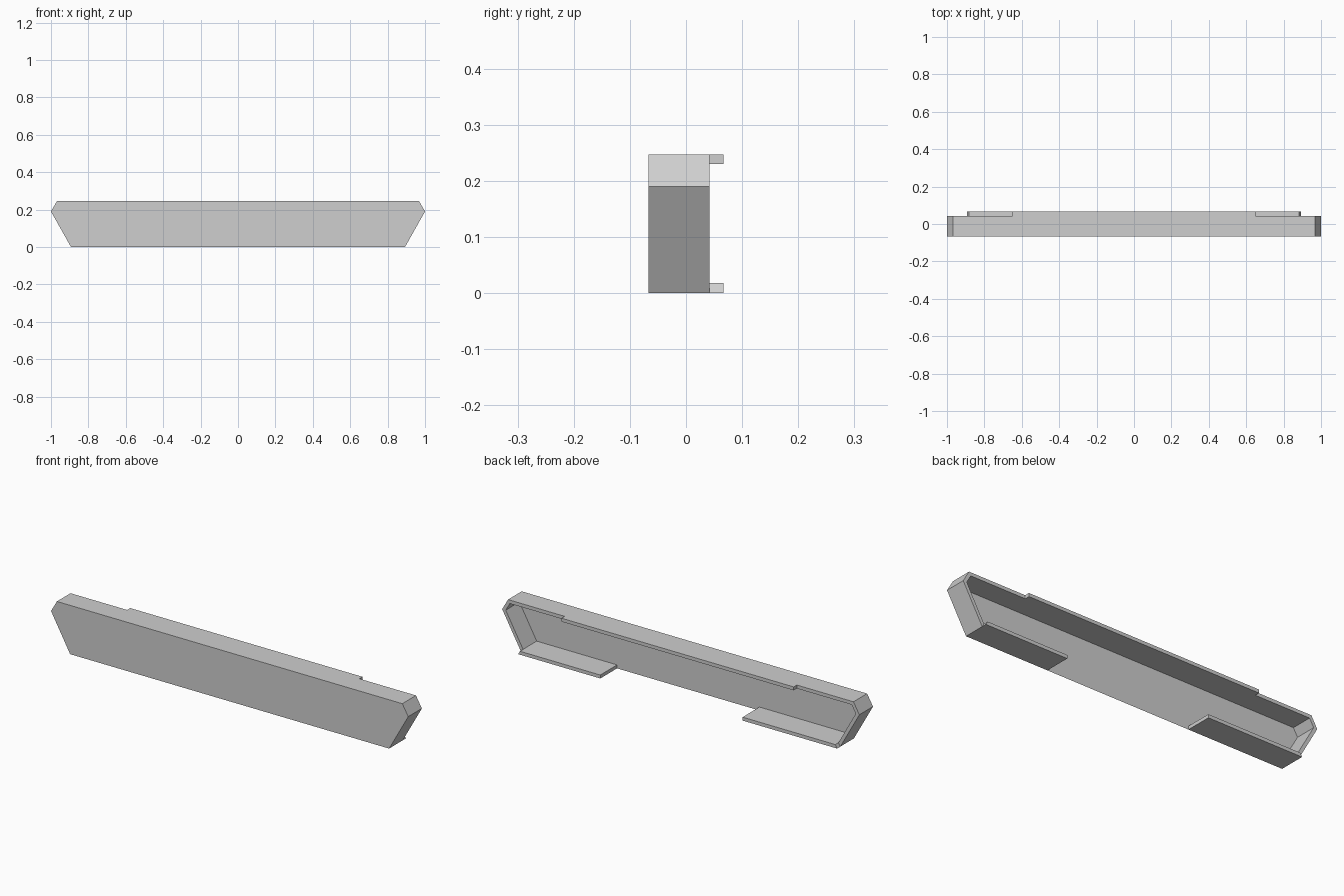
import bpy
import bmesh
from mathutils import Vector

cube = bpy.data.objects.get("Cube")
if cube:
    bpy.data.objects.remove(cube, do_unlink=True)

FRONT, RIM, BACK = -0.067, 0.042, 0.067   # depths along y
WALL = 0.0175                             # wall thickness
HEIGHT = 0.247

grey = bpy.data.materials.new("light_grey")
grey.use_nodes = True
colour = (0.62, 0.62, 0.62, 1)
grey.diffuse_color = colour
grey.node_tree.nodes["Principled BSDF"].inputs["Base Color"].default_value = colour


def finish(bm, name):
    mesh = bpy.data.meshes.new(name)
    bm.to_mesh(mesh)
    bm.free()
    mesh.materials.append(grey)
    obj = bpy.data.objects.new(name, mesh)
    bpy.context.collection.objects.link(obj)


def prism(name, outline, y0, y1):
    """Extrude an (x, z) outline backwards; its front end is left open."""
    bm = bmesh.new()
    front = [bm.verts.new((p[0], y0, p[1])) for p in outline]
    back = [bm.verts.new((p[0], y1, p[1])) for p in outline]
    for i in range(len(outline)):
        j = (i + 1) % len(outline)
        bm.faces.new((front[i], front[j], back[j], back[i]))
    bm.faces.new(back[::-1])
    finish(bm, name)


# Outer outline, counter-clockwise seen from the front
half = [(0.893, 0), (1.0, 0.19), (0.967, HEIGHT)]
outer = [Vector(p) for p in half] + [Vector((-x, z)) for x, z in reversed(half)]
count = len(outer)


def inward(i):
    d = (outer[(i + 1) % count] - outer[i % count]).normalized()
    return Vector((-d.y, d.x))


# Mitred inner outline
inner = []
for i in range(count):
    a, b = inward(i - 1), inward(i)
    inner.append(outer[i] + (a + b) * WALL / (1 + a.dot(b)))

# Thin front panel
bm = bmesh.new()
bm.faces.new([bm.verts.new((p.x, FRONT, p.y)) for p in outer])
finish(bm, "front_panel")

# Side and top walls
names = ["left_lower_wall", "left_upper_wall", "top_wall",
         "right_upper_wall", "right_lower_wall"]
for i, name in enumerate(names):
    prism(name, [outer[i], outer[i + 1], inner[i + 1], inner[i]], FRONT, RIM)

# Lip behind the middle of the top wall
prism("top_lip", [(-0.65, HEIGHT - WALL), (0.65, HEIGHT - WALL),
                  (0.65, HEIGHT), (-0.65, HEIGHT)], RIM, BACK)

# Two bottom flanges with an open gap between them
prism("left_bottom_flange", [(0.433, 0), outer[0], inner[0], (0.433, WALL)], FRONT, BACK)
prism("right_bottom_flange", [outer[-1], (-0.364, 0), (-0.364, WALL), inner[-1]], FRONT, BACK)
